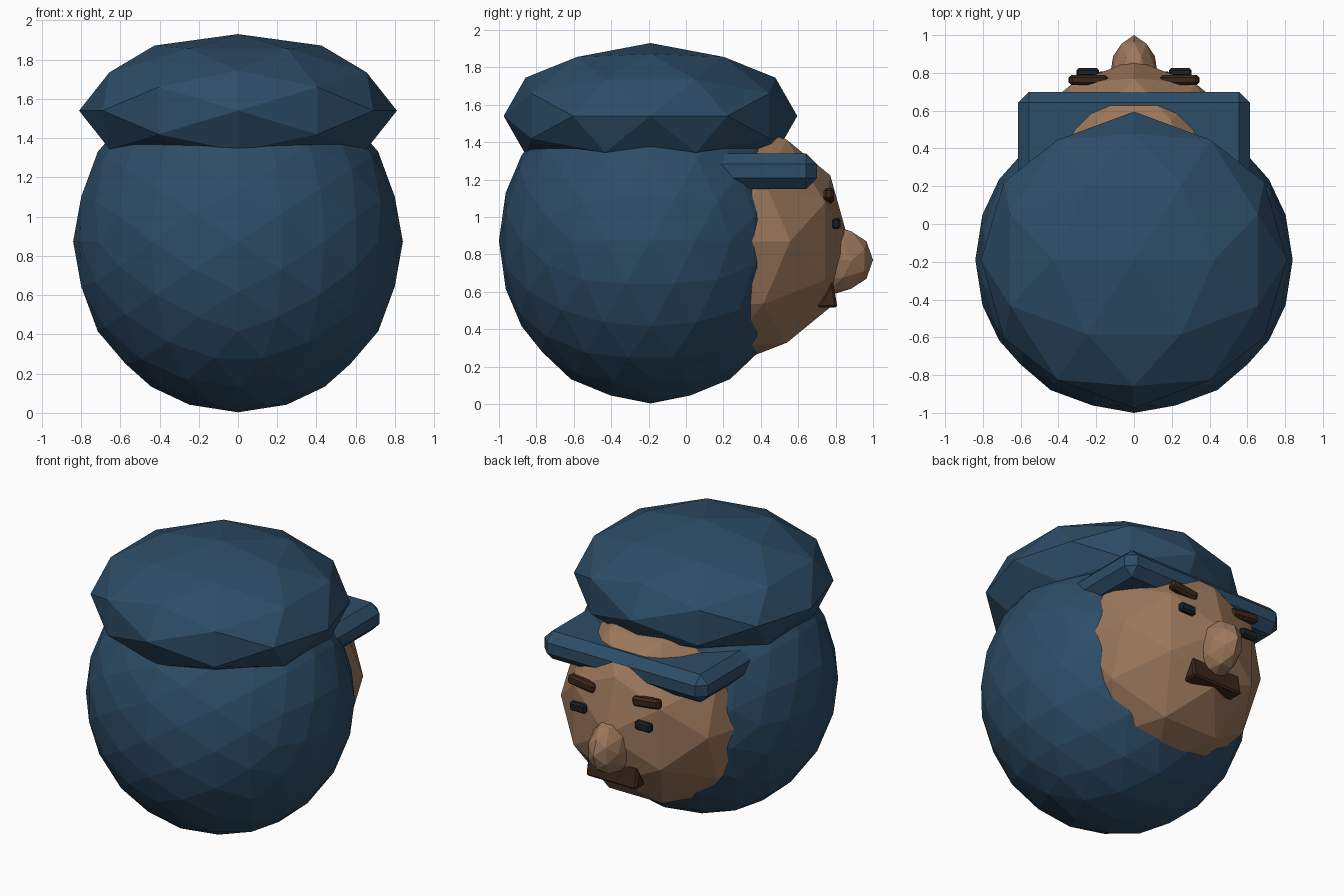
import bpy, bmesh
from math import radians
from mathutils import Matrix, Vector

if "Cube" in bpy.data.objects:
    bpy.data.objects.remove(bpy.data.objects["Cube"])


def material(name, rgb):
    m = bpy.data.materials.new(name)
    m.diffuse_color = (*rgb, 1)
    m.use_nodes = True
    m.node_tree.nodes["Principled BSDF"].inputs["Base Color"].default_value = m.diffuse_color
    return m


BLUE = material("navy", (0.026, 0.074, 0.135))
SKIN = material("tan", (0.33, 0.185, 0.105))
BROWN = material("dark_brown", (0.045, 0.02, 0.01))
BLACK = material("charcoal", (0.01, 0.016, 0.02))


def finish(name, bm, mat):
    bmesh.ops.recalc_face_normals(bm, faces=bm.faces)
    me = bpy.data.meshes.new(name)
    bm.to_mesh(me)
    bm.free()
    me.materials.append(mat)
    ob = bpy.data.objects.new(name, me)
    bpy.context.collection.objects.link(ob)
    return ob


def ball(name, centre, radii, subdivisions, mat):
    # icosphere turned so an edge midpoint lies on every axis, then stretched
    bm = bmesh.new()
    bmesh.ops.create_icosphere(bm, subdivisions=subdivisions, radius=1)
    bm.transform(Matrix.Translation(centre) @ Matrix.Diagonal((*radii, 1))
                 @ Matrix.Rotation(radians(-31.717), 4, 'Y'))
    return finish(name, bm, mat)


def chamfer(bm, width):
    bmesh.ops.bevel(bm, geom=bm.edges[:], offset=width, segments=1,
                    affect='EDGES', clamp_overlap=True)


def block(name, lo, hi, width, mat, tilt=0):
    lo, hi = Vector(lo), Vector(hi)
    bm = bmesh.new()
    bmesh.ops.create_cube(bm, size=1)
    bm.transform(Matrix.Diagonal((*(hi - lo), 1)))
    chamfer(bm, width)
    bm.transform(Matrix.Translation((lo + hi) / 2)
                 @ Matrix.Rotation(radians(tilt), 4, 'Y'))
    return finish(name, bm, mat)


# Head, face and cap
ball("head", (0, -0.19, 0.873), (0.84, 0.81, 0.87), 3, BLUE)
ball("face", (0, 0.21, 0.87), (0.65, 0.66, 0.67), 2, SKIN)
ball("cap", (0, -0.19, 1.54), (0.81, 0.785, 0.39), 2, BLUE)
ball("nose", (0, 0.765, 0.77), (0.13, 0.235, 0.19), 2, SKIN)

# Cap brim
block("brim", (-0.615, 0, 1.15), (0.615, 0.70, 1.34), 0.058, BLUE)

# Eyes and brows
for side, s in (("left", -1), ("right", 1)):
    x0, x1 = sorted((s * 0.185, s * 0.305))
    block(side + "_eye", (x0, 0.78, 0.935), (x1, 0.825, 0.995), 0.012, BLACK)
    x0, x1 = sorted((s * 0.14, s * 0.345))
    block(side + "_brow", (x0, 0.735, 1.08), (x1, 0.79, 1.145), 0.015, BROWN, -7 * s)

# Moustache: a chamfered triangular bar
bm = bmesh.new()
f = bm.faces.new([bm.verts.new((-0.19, y, z))
                  for y, z in ((0.70, 0.515), (0.81, 0.515), (0.785, 0.66))])
ext = bmesh.ops.extrude_face_region(bm, geom=[f])
bmesh.ops.translate(bm, vec=(0.38, 0, 0),
                    verts=[v for v in ext["geom"] if isinstance(v, bmesh.types.BMVert)])
bmesh.ops.recalc_face_normals(bm, faces=bm.faces)
chamfer(bm, 0.012)
finish("moustache", bm, BROWN)
